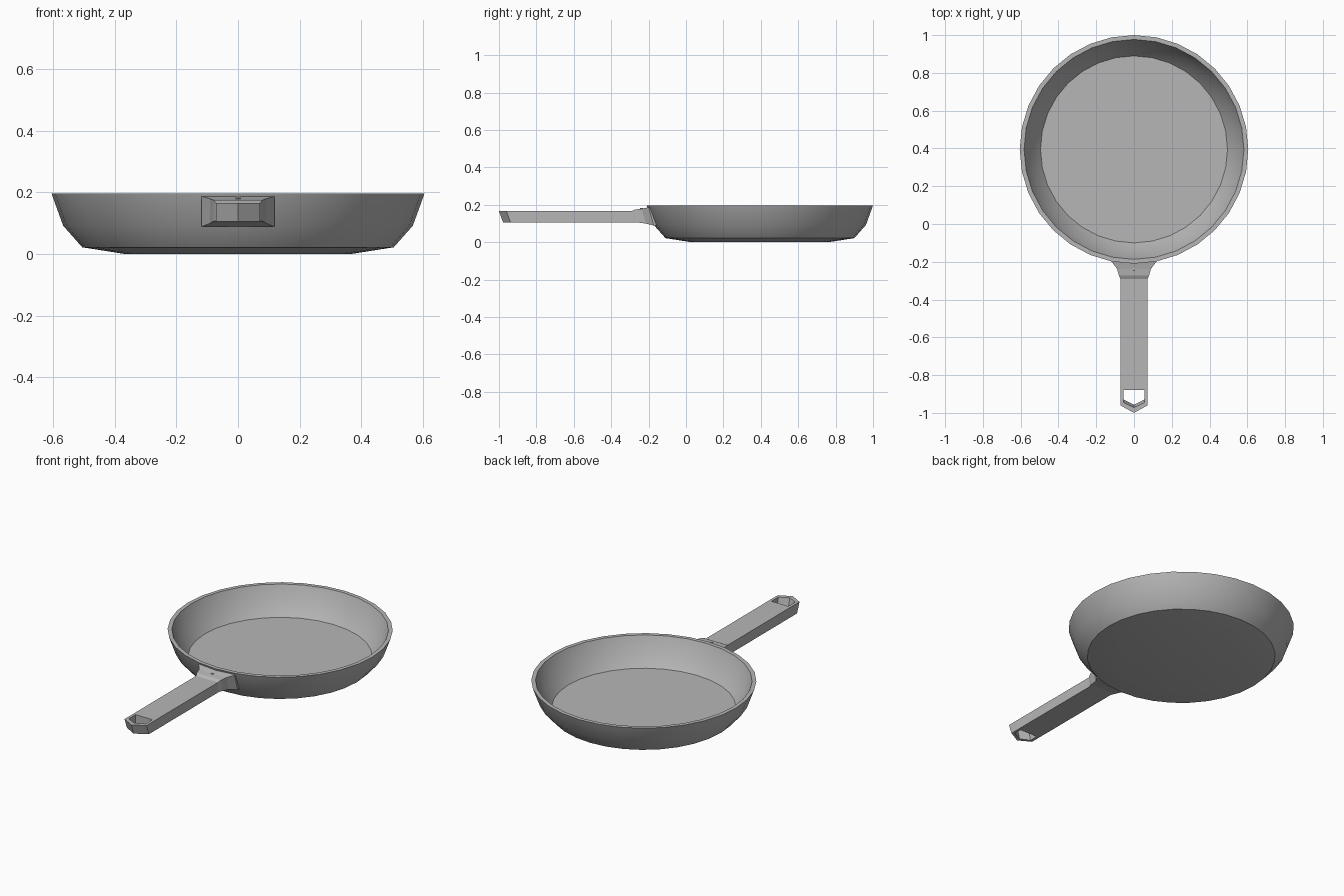
import bpy, bmesh, math

cube = bpy.data.objects.get("Cube")
if cube:
    bpy.data.objects.remove(cube, do_unlink=True)

GREY = (0.47, 0.47, 0.47, 1)
metal = bpy.data.materials.new("grey_metal")
metal.use_nodes = True
metal.diffuse_color = GREY
metal.node_tree.nodes["Principled BSDF"].inputs["Base Color"].default_value = GREY

PAN_Y = 0.395


def finish(name, bm, smooth=False):
    bmesh.ops.recalc_face_normals(bm, faces=bm.faces)
    mesh = bpy.data.meshes.new(name)
    bm.to_mesh(mesh)
    bm.free()
    mesh.materials.append(metal)
    obj = bpy.data.objects.new(name, mesh)
    bpy.context.collection.objects.link(obj)
    if smooth:
        bpy.ops.object.select_all(action="DESELECT")
        obj.select_set(True)
        bpy.context.view_layer.objects.active = obj
        bpy.ops.object.shade_smooth_by_angle(angle=math.radians(30))
    return obj


def bridge(bm, a, b):
    n = len(a)
    for i in range(n):
        bm.faces.new((a[i], a[(i + 1) % n], b[(i + 1) % n], b[i]))


# Pan body: one profile of radius and height, turned round the centre
profile = [(0.365, 0), (0.505, 0.022), (0.567, 0.092), (0.605, 0.197),
           (0.582, 0.197), (0.547, 0.105), (0.495, 0.04)]
SIDES = 32
bm = bmesh.new()
rings = []
for r, z in profile:
    angles = [2 * math.pi * i / SIDES for i in range(SIDES)]
    rings.append([bm.verts.new((r * math.cos(t), PAN_Y + r * math.sin(t), z))
                  for t in angles])
for lower, upper in zip(rings, rings[1:]):
    bridge(bm, lower, upper)
bm.faces.new(rings[0])
bm.faces.new(rings[-1])
finish("pan_body", bm, smooth=True)

# Handle: pointed bar with a pointed hanging hole, its end raked under
W, TOP, BOTTOM = 0.072, 0.166, 0.106


def outline(half, back, shoulder, tip):
    return [(-half, back), (half, back), (half, shoulder), (0, tip), (-half, shoulder)]


bm = bmesh.new()
outer = outline(W, -0.26, -0.96, -1.0)
hole = outline(0.055, -0.88, -0.945, -0.972)


def loop(points, z, rake):
    return [bm.verts.new((x, y + (rake if i > 1 else 0), z))
            for i, (x, y) in enumerate(points)]


outer_top, hole_top = loop(outer, TOP, 0), loop(hole, TOP, 0)
outer_low, hole_low = loop(outer, BOTTOM, 0.022), loop(hole, BOTTOM, 0.015)
bridge(bm, outer_top, hole_top)
bridge(bm, hole_top, hole_low)
bridge(bm, hole_low, outer_low)
bridge(bm, outer_low, outer_top)
finish("handle", bm)

# Collar: flared block from the handle to the pan wall
# Each section: half width, bottom z, top z, bottom y, top y
sections = [(0.072, 0.107, 0.166, -0.285, -0.29),
            (0.08, 0.106, 0.175, -0.262, -0.272),
            (0.09, 0.1, 0.179, -0.215, -0.237),
            (0.118, 0.089, 0.187, -0.172, -0.2),
            (0.118, 0.089, 0.187, -0.15, -0.188)]
bm = bmesh.new()
rings = []
for w, z0, z1, y0, y1 in sections:
    rings.append([bm.verts.new(p) for p in
                  ((-w, y0, z0), (w, y0, z0), (w, y1, z1), (-w, y1, z1))])
for a, b in zip(rings, rings[1:]):
    bridge(bm, a, b)
bm.faces.new(rings[0])
bm.faces.new(rings[-1])
finish("handle_collar", bm)

# Small rivet on top of the collar
bm = bmesh.new()
bmesh.ops.create_cone(bm, cap_ends=True, segments=8, radius1=0.01, radius2=0.008, depth=0.012)
bmesh.ops.translate(bm, verts=bm.verts, vec=(0, -0.237, 0.176))
finish("collar_rivet", bm)
